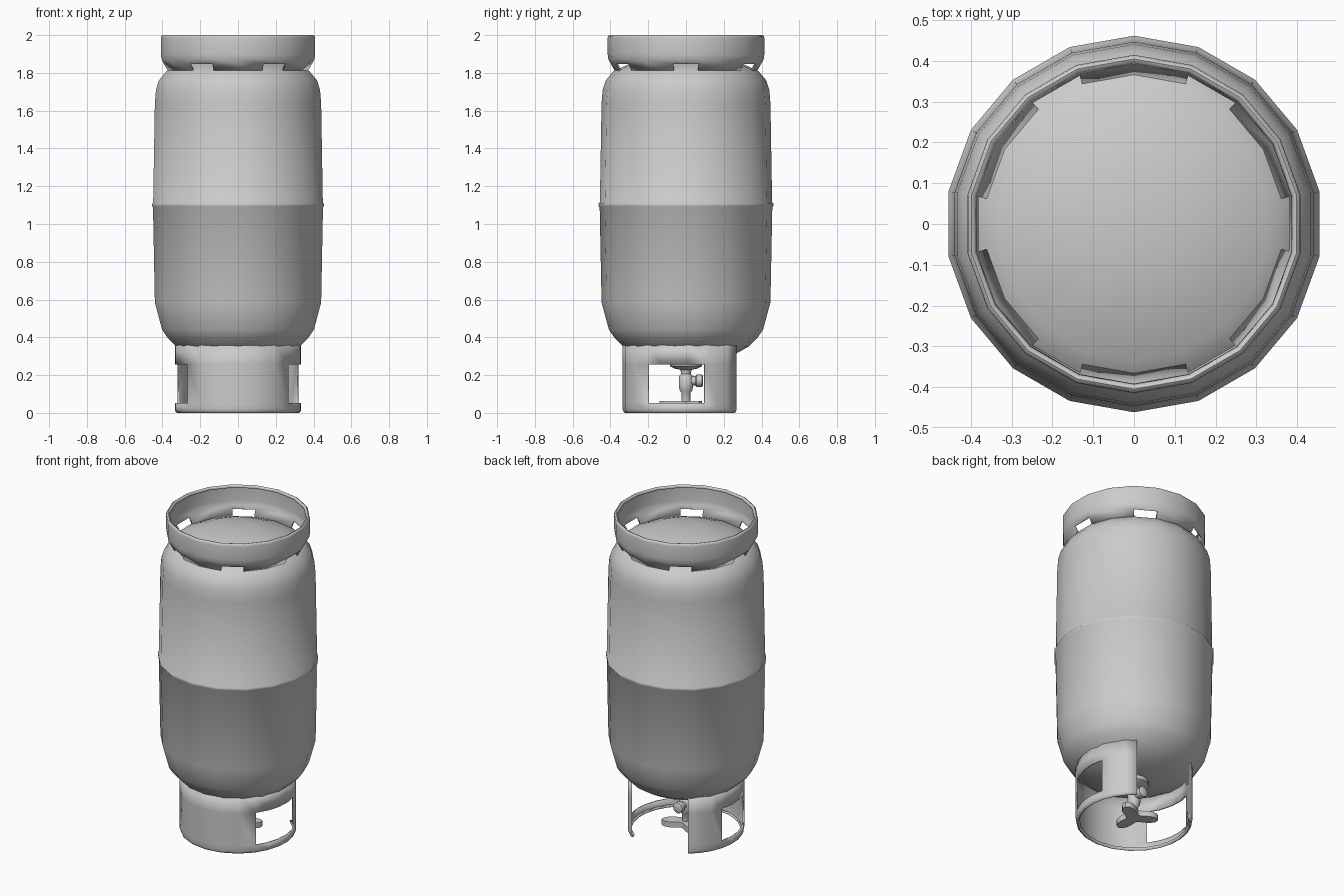
import bpy, bmesh, math
from mathutils import Matrix, Vector

if "Cube" in bpy.data.objects:
    bpy.data.objects.remove(bpy.data.objects["Cube"])


def finish(name, bm, angle=40, thickness=0):
    bmesh.ops.remove_doubles(bm, verts=bm.verts, dist=0.0005)
    me = bpy.data.meshes.new(name)
    bm.to_mesh(me)
    bm.free()
    ob = bpy.data.objects.new(name, me)
    bpy.context.collection.objects.link(ob)
    bpy.ops.object.select_all(action='DESELECT')
    ob.select_set(True)
    bpy.context.view_layer.objects.active = ob
    bpy.ops.object.shade_smooth_by_angle(angle=math.radians(angle))
    if thickness:
        m = ob.modifiers.new("thickness", 'SOLIDIFY')
        m.thickness = thickness
        m.offset = -1
    return ob


def sweep(name, profile, angles, skip=None, angle=40, thickness=0, matrix=None):
    """Turn a top-to-bottom (radius, z) profile around z; skip(i, j) leaves holes."""
    bm = bmesh.new()
    grid = [[bm.verts.new((r * math.cos(math.radians(a)), r * math.sin(math.radians(a)), z))
             for r, z in profile] for a in angles]
    for i in range(len(angles) - 1):
        for j in range(len(profile) - 1):
            if skip and skip(i, j):
                continue
            q = [grid[i][j], grid[i][j + 1], grid[i + 1][j + 1], grid[i + 1][j]]
            if profile[j][0] == 0:
                q = q[:3]
            elif profile[j + 1][0] == 0:
                q = [q[0], q[1], q[3]]
            bm.faces.new(q)
    # drop vertices left loose by the holes
    bmesh.ops.delete(bm, geom=[v for v in bm.verts if not v.link_faces], context='VERTS')
    if matrix:
        bm.transform(matrix)
    return finish(name, bm, angle, thickness)


def ring(n, start=0):
    return [start + 360 * k / n for k in range(n + 1)]


sides = ring(18, -10)

# tank body with domed ends and a weld ridge
sweep("tank_body", [
    (0, 1.9), (0.13, 1.893), (0.25, 1.868), (0.335, 1.832), (0.385, 1.808), (0.425, 1.76),
    (0.441, 1.71), (0.447, 1.64), (0.456, 1.115), (0.462, 1.108), (0.462, 1.095),
    (0.457, 1.088), (0.447, 0.585), (0.408, 0.44), (0.38, 0.40), (0.33, 0.35),
    (0.25, 0.305), (0.13, 0.275), (0, 0.265)], sides, angle=60)

# foot ring: every third side is notched at the bottom
sweep("foot_ring", [
    (0.392, 1.985), (0.397, 1.997), (0.405, 2.0), (0.413, 1.995), (0.415, 1.985),
    (0.415, 1.90), (0.411, 1.872), (0.398, 1.848), (0.375, 1.808)],
    sides, skip=lambda i, j: i % 3 == 0 and j == 7, angle=50, thickness=0.012)

# valve guard: open at the back, one window on each side
left = [127, 139, 151, 163, 176.5, 190, 203.5, 217]
front = [217 + 106 * k / 6 for k in range(1, 6)]
right = [540 - a for a in reversed(left)]
guard_angles = left + front + right
windows = {(163, 217), (323, 377)}


def in_window(i, j):
    mid = (guard_angles[i] + guard_angles[i + 1]) / 2
    return j == 1 and any(a < mid < b for a, b in windows)


sweep("valve_guard", [
    (0.335, 0.362), (0.335, 0.257), (0.335, 0.052), (0.335, 0.018), (0.331, 0.005),
    (0.322, 0.0), (0.314, 0.005), (0.311, 0.015)],
    guard_angles, skip=in_window, angle=50, thickness=0.01)

# valve neck and body
sweep("valve_body", [
    (0, 0.275), (0.085, 0.275), (0.085, 0.247), (0.06, 0.235), (0.03, 0.228), (0.025, 0.205),
    (0.036, 0.195), (0.038, 0.145), (0.034, 0.12), (0.024, 0.105), (0.024, 0.05), (0, 0.05)],
    ring(12), angle=45)

# side outlet pointing to the back
sweep("valve_outlet", [
    (0, 0.09), (0.026, 0.09), (0.032, 0.085), (0.032, 0.055), (0.024, 0.05), (0.024, 0), (0, 0)],
    ring(12), angle=45,
    matrix=Matrix.Translation((0, 0, 0.17)) @ Matrix.Rotation(-math.pi / 2, 4, 'X'))

# three-lobed hand wheel
bm = bmesh.new()
outline = []
for k in range(36):
    a = math.radians(10 * k)
    r = 0.045 + 0.095 * ((1 + math.cos(3 * (a + math.pi / 2))) / 2) ** 1.6
    outline.append(bm.verts.new((r * math.cos(a), r * math.sin(a), 0.03)))
base = bm.faces.new(outline)
top = bmesh.ops.extrude_face_region(bm, geom=[base])
bmesh.ops.translate(bm, vec=Vector((0, 0, 0.034)),
                    verts=[v for v in top["geom"] if isinstance(v, bmesh.types.BMVert)])
bmesh.ops.recalc_face_normals(bm, faces=bm.faces)
finish("hand_wheel", bm, 40)
